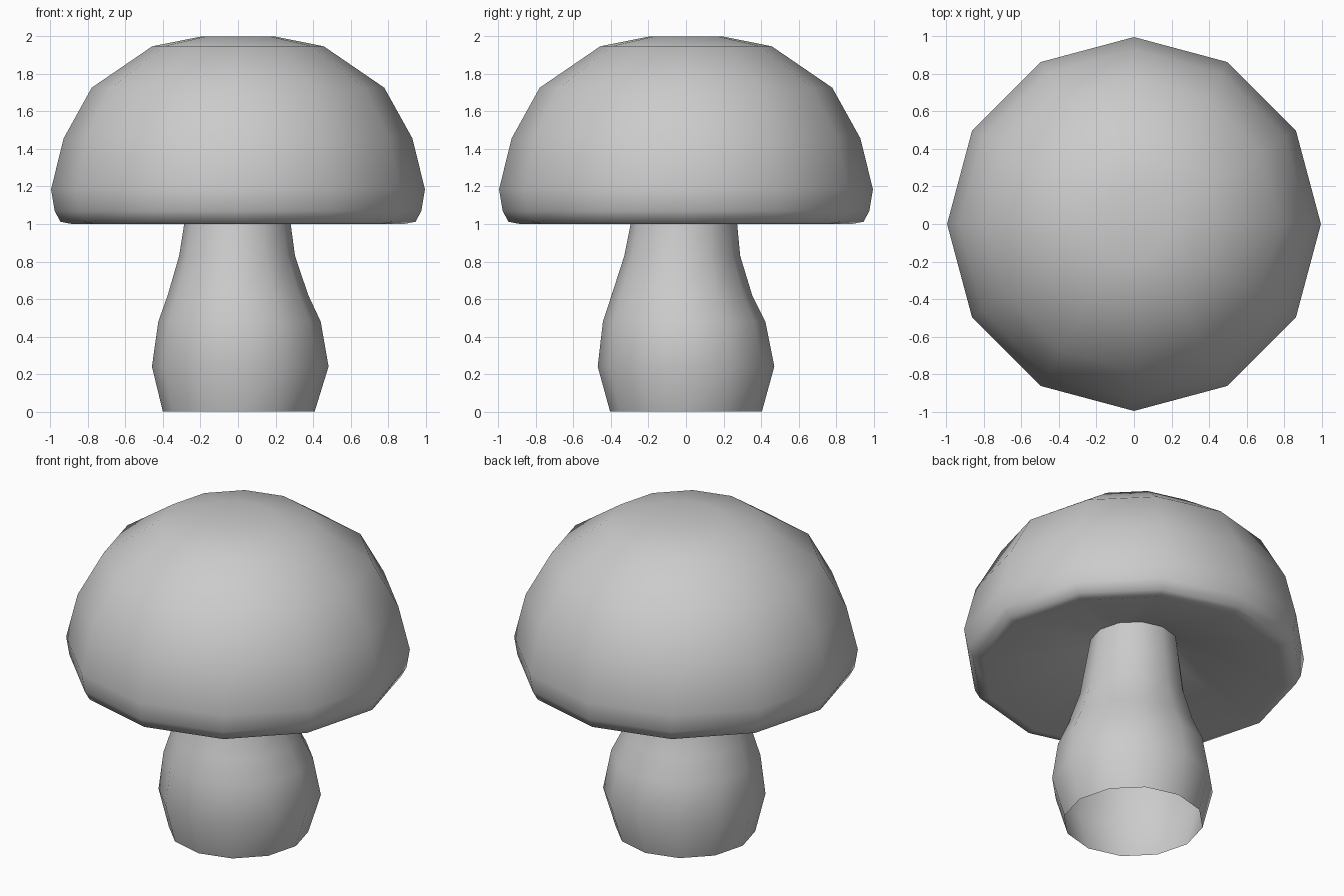
import bpy, bmesh
from math import sin, cos, pi

if "Cube" in bpy.data.objects:
    bpy.data.objects.remove(bpy.data.objects["Cube"])

SIDES = 12


def lathe(name, rings, cap_last=False):
    """Skin 12-sided rings given as (radius, z, centre x, centre y)."""
    bm = bmesh.new()
    loops = []
    for r, z, cx, cy in rings:
        loops.append([bm.verts.new((cx + r * cos(2 * pi * i / SIDES),
                                    cy + r * sin(2 * pi * i / SIDES), z))
                      for i in range(SIDES)])
    for a, b in zip(loops, loops[1:]):
        for i in range(SIDES):
            j = (i + 1) % SIDES
            bm.faces.new((a[i], a[j], b[j], b[i]))
    if cap_last:
        bm.faces.new(loops[-1])
    for f in bm.faces:
        f.smooth = True
    mesh = bpy.data.meshes.new(name)
    bm.to_mesh(mesh)
    bm.free()
    obj = bpy.data.objects.new(name, mesh)
    bpy.context.collection.objects.link(obj)
    return obj


# Stem: open at the bottom, bulging low and leaning very slightly
lathe("stem", [
    (0.405, 0.00, 0.004, 0.0),
    (0.471, 0.24, 0.012, 0.0),
    (0.433, 0.48, 0.008, -0.01),
    (0.375, 0.62, 0.0, -0.022),
    (0.309, 0.83, -0.005, -0.02),
    (0.284, 1.00, -0.003, -0.011),
    (0.255, 1.19, 0.0, 0.0),
])

# Cap: hollow underside, rolled rim and dome in one outward-facing skin
cap_profile = [(0.255, 1.19), (0.885, 1.00), (0.947, 1.012), (0.978, 1.07),
               (0.997, 1.185), (0.93, 1.457), (0.78, 1.727),
               (0.457, 1.948), (0.197, 2.0)]
lathe("cap", [(r, z, 0.0, 0.0) for r, z in cap_profile], cap_last=True)
